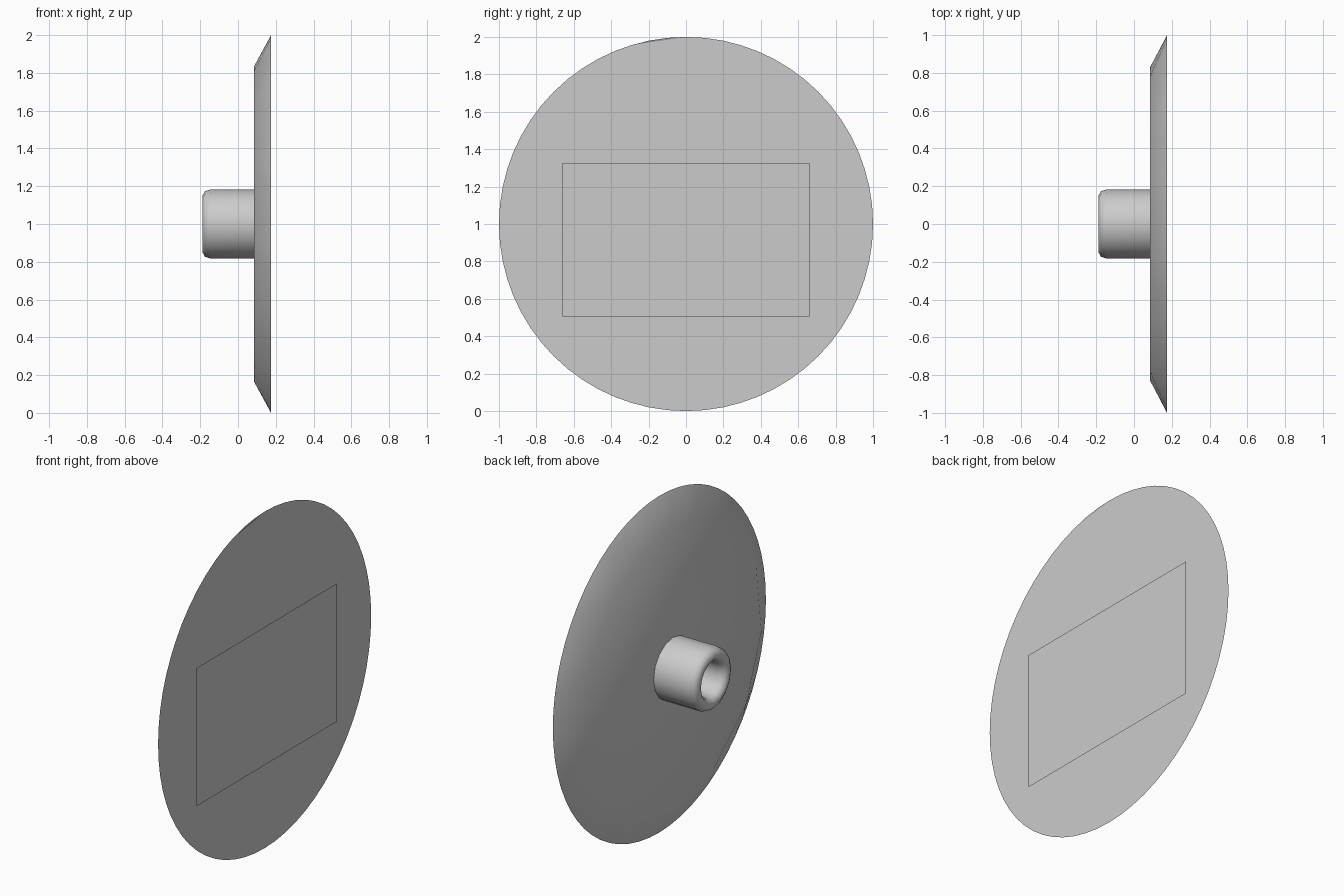
import bpy, bmesh
from math import radians, sin, cos, pi

cube = bpy.data.objects.get("Cube")
if cube:
    bpy.data.objects.remove(cube)

RIM_X, BACK_X, PLATE_X = 0.175, 0.085, 0.189

grey = bpy.data.materials.new("light_grey")
grey.use_nodes = True
grey.diffuse_color = (0.6, 0.6, 0.6, 1)
grey.node_tree.nodes["Principled BSDF"].inputs["Base Color"].default_value = (0.6, 0.6, 0.6, 1)


def finish(name, bm, smooth=None):
    mesh = bpy.data.meshes.new(name)
    bm.to_mesh(mesh)
    bm.free()
    obj = bpy.data.objects.new(name, mesh)
    bpy.context.collection.objects.link(obj)
    mesh.materials.append(grey)
    if smooth:
        bpy.ops.object.select_all(action="DESELECT")
        obj.select_set(True)
        bpy.context.view_layer.objects.active = obj
        bpy.ops.object.shade_smooth_by_angle(angle=radians(smooth))
    return obj


def on_circle(x, r, a):
    return (x, r * cos(a), 1 + r * sin(a))


rim_angles = [2 * pi * i / 64 for i in range(64)]

# Dish back: round rim tapering to a coarser flat back
bm = bmesh.new()
back_angles = [-pi / 2 + 2 * pi * i / 13 for i in range(13)] + [pi / 2]
for a in rim_angles:
    bm.verts.new(on_circle(RIM_X, 1, a))
for a in back_angles:
    bm.verts.new(on_circle(BACK_X, 0.835, a))
bmesh.ops.convex_hull(bm, input=bm.verts[:])
front = [f for f in bm.faces if all(v.co.x > RIM_X - 0.01 for v in f.verts)]
bmesh.ops.delete(bm, geom=front, context="FACES_ONLY")
bmesh.ops.dissolve_limit(bm, angle_limit=radians(0.5), verts=bm.verts[:], edges=bm.edges[:])
bmesh.ops.recalc_face_normals(bm, faces=bm.faces[:])
if sum(f.normal.x * f.calc_area() for f in bm.faces) > 0:
    bmesh.ops.reverse_faces(bm, faces=bm.faces[:])
finish("dish_back", bm, 35)

# Flat face disc, with a small chord cut off near the top
bm = bmesh.new()
kept = [a for a in rim_angles if not radians(91) < a < radians(106)]
bm.faces.new([bm.verts.new(on_circle(RIM_X, 1, a)) for a in kept])
finish("face_disc", bm)

# Thin rectangular panel just in front of the face
bm = bmesh.new()
corners = ((-0.66, 0.505), (0.66, 0.505), (0.66, 1.325), (-0.66, 1.325))
bm.faces.new([bm.verts.new((PLATE_X, y, z)) for y, z in corners])
finish("face_panel", bm)

# Hollow hub: profile of (x, radius) turned around the x axis
profile = [(BACK_X, 0.183), (-0.145, 0.183), (-0.175, 0.173), (-0.189, 0.148),
           (-0.185, 0.125), (-0.165, 0.108), (-0.135, 0.102), (BACK_X - 0.002, 0.102)]
bm = bmesh.new()
SIDES = 16
rings = [[bm.verts.new(on_circle(x, r, 2 * pi * i / SIDES)) for i in range(SIDES)]
         for x, r in profile]
for a, b in zip(rings, rings[1:]):
    for i in range(SIDES):
        j = (i + 1) % SIDES
        bm.faces.new((a[i], a[j], b[j], b[i]))
bmesh.ops.recalc_face_normals(bm, faces=bm.faces[:])
if sum(f.normal.x * f.calc_area() for f in bm.faces) > 0:
    bmesh.ops.reverse_faces(bm, faces=bm.faces[:])
finish("hub", bm, 50)
